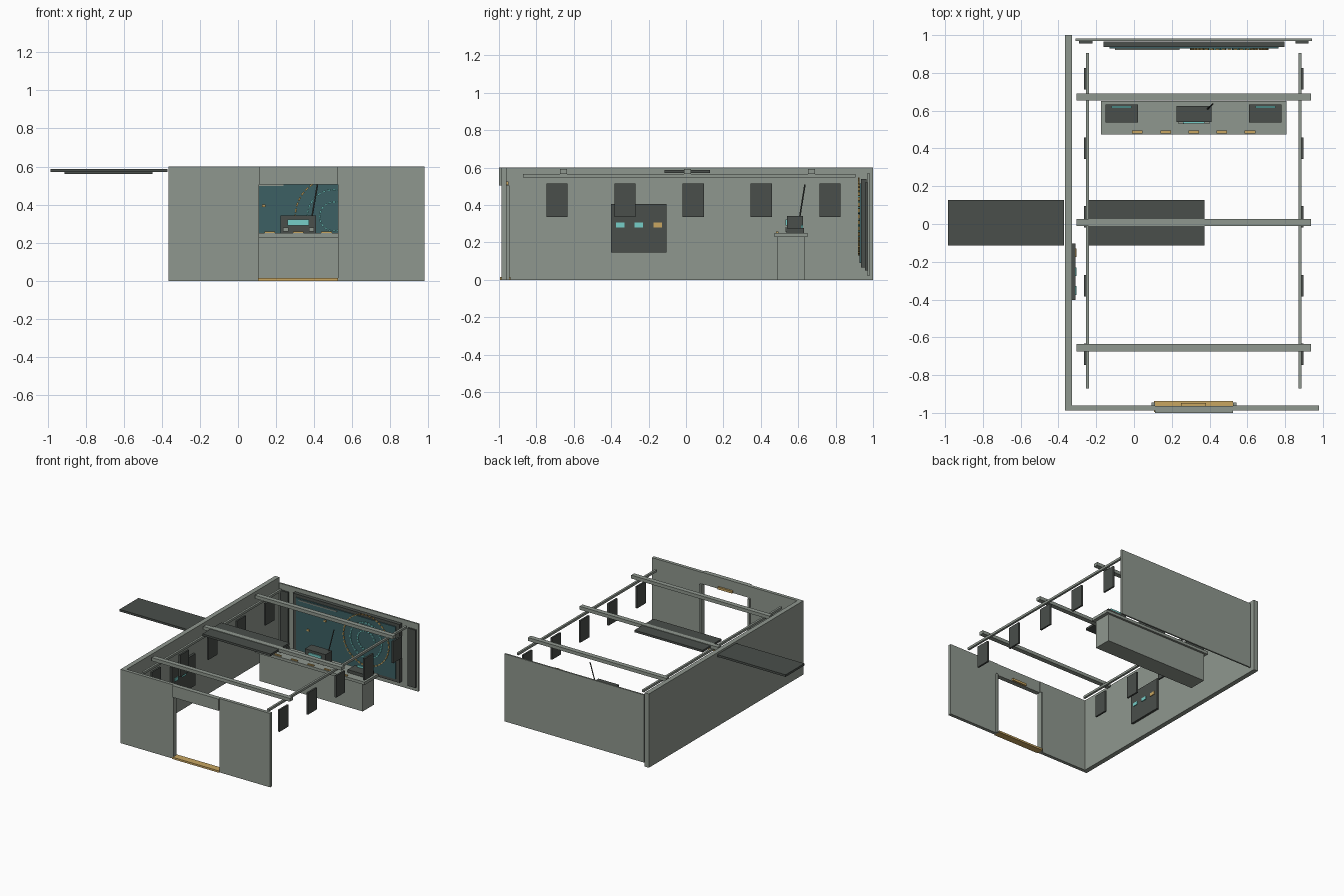
import bpy, bmesh, math
from mathutils import Matrix, Vector

if "Cube" in bpy.data.objects:
    bpy.data.objects.remove(bpy.data.objects["Cube"])


def material(name, rgb):
    m = bpy.data.materials.new(name)
    m.diffuse_color = (*rgb, 1)
    m.use_nodes = True
    m.node_tree.nodes["Principled BSDF"].inputs["Base Color"].default_value = m.diffuse_color
    return m


GREY = material("sage grey", (0.275, 0.31, 0.272))
DARK = material("charcoal", (0.067, 0.077, 0.069))
TEAL = material("deep teal", (0.045, 0.115, 0.125))
CYAN = material("light cyan", (0.18, 0.62, 0.58))
GOLD = material("amber", (0.58, 0.38, 0.12))


def finish(name, bm, mat):
    mesh = bpy.data.meshes.new(name)
    bm.to_mesh(mesh)
    bm.free()
    mesh.materials.append(mat)
    ob = bpy.data.objects.new(name, mesh)
    bpy.context.collection.objects.link(ob)
    return ob


def add_box(bm, x, y, z):
    size = Matrix.Diagonal((x[1] - x[0], y[1] - y[0], z[1] - z[0], 1))
    mid = Matrix.Translation((sum(x) / 2, sum(y) / 2, sum(z) / 2))
    bmesh.ops.create_cube(bm, size=1, matrix=mid @ size)


def box(name, mat, x, y, z):
    bm = bmesh.new()
    add_box(bm, x, y, z)
    return finish(name, bm, mat)


# Walls around the room
box("left_wall", GREY, (-0.366, -0.328), (-0.983, 1), (0, 0.6))
box("front_wall_left", GREY, (-0.366, 0.11), (-0.987, -0.96), (0, 0.6))
box("front_wall_right", GREY, (0.525, 0.98), (-0.987, -0.96), (0, 0.6))
box("back_wall", GREY, (-0.31, 0.943), (0.97, 0.982), (0.02, 0.57))

# Doorway
box("door_lintel", GREY, (0.11, 0.525), (-1, -0.963), (0.505, 0.6))
box("door_threshold", GOLD, (0.105, 0.525), (-0.995, -0.937), (0, 0.015))
for side, x in (("left", 0.092), ("right", 0.525)):
    box(f"door_jamb_{side}", GREY, (x, x + 0.018), (-0.962, -0.945), (0, 0.505))
box("door_sign", GOLD, (0.25, 0.38), (-0.963, -0.948), (0.507, 0.525))

# Ceiling rails, cross beams and hanging panels
for side, x, px in (("left", -0.255, -0.265), ("right", 0.871, 0.883)):
    box(f"ceiling_rail_{side}", GREY, (x, x + 0.017), (-0.872, 0.905), (0.547, 0.565))
    for i, y in enumerate((-0.69, -0.326, 0.038, 0.402, 0.77)):
        box(f"hanging_panel_{side}_{i + 1}", DARK, (px, px + 0.014),
            (y - 0.057, y + 0.057), (0.337, 0.514))
for i, y in enumerate((-0.655, 0.008, 0.672)):
    box(f"cross_beam_{i + 1}", GREY, (-0.305, 0.938), (y - 0.019, y + 0.019), (0.565, 0.592))

# Canopy boards outside and inside the left wall
for side, x in (("outer", -0.985), ("inner", -0.24)):
    box(f"canopy_{side}", DARK, (x, x + 0.614), (-0.114, 0.128), (0.571, 0.588))
    box(f"canopy_strip_{side}", DARK, (x + 0.075, x + 0.537), (-0.01, 0.025), (0.562, 0.571))

# Control panel on the left wall
box("wall_panel", DARK, (-0.328, -0.31), (-0.402, -0.104), (0.147, 0.405))
for i, (y, mat) in enumerate(((-0.352, CYAN), (-0.252, CYAN), (-0.152, GOLD))):
    box(f"wall_button_{i + 1}", mat, (-0.31, -0.304), (y - 0.023, y + 0.023), (0.28, 0.306))

# Large display on the back wall
for side, x in (("left", -0.29), ("right", 0.855)):
    box(f"wall_pillar_{side}", DARK, (x, x + 0.07), (0.956, 0.97), (0.05, 0.52))
box("display_frame", DARK, (-0.162, 0.797), (0.936, 0.966), (0.065, 0.54))
box("display_screen", TEAL, (-0.13, 0.765), (0.928, 0.936), (0.09, 0.515))
box("display_header", GREY, (-0.10, 0.24), (0.922, 0.928), (0.497, 0.505))
for i, (x, z) in enumerate(((0.135, 0.395), (-0.016, 0.28))):
    box(f"display_marker_{i + 1}", GOLD, (x - 0.01, x + 0.01), (0.92, 0.928), (z - 0.007, z + 0.007))


def dashed_ring(name, mat, radius, count):
    bm = bmesh.new()
    half = math.pi * radius / count * 0.65
    for i in range(count):
        piece = bmesh.new()
        add_box(piece, (-half, half), (0.92, 0.928), (radius - 0.008, radius))
        turn = Matrix.Translation((0.505, 0, 0.338)) @ Matrix.Rotation(2 * math.pi * i / count, 4, 'Y')
        piece.transform(turn)
        tmp = bpy.data.meshes.new("piece")
        piece.to_mesh(tmp)
        piece.free()
        bm.from_mesh(tmp)
        bpy.data.meshes.remove(tmp)
    return finish(name, bm, mat)


dashed_ring("display_ring_outer", GOLD, 0.208, 40)
dashed_ring("display_ring_middle", CYAN, 0.145, 32)
dashed_ring("display_ring_inner", CYAN, 0.08, 20)

# Service counter
box("counter_body", GREY, (-0.15, 0.78), (0.488, 0.633), (0, 0.228))
box("counter_top", GREY, (-0.175, 0.807), (0.473, 0.65), (0.228, 0.251))
for i in range(5):
    x = 0.018 + i * 0.149
    box(f"counter_light_{i + 1}", GOLD, (x - 0.028, x + 0.028), (0.48, 0.494), (0.251, 0.259))

# Low desk units with glowing strips
for side, x in (("left", -0.15), ("right", 0.61)):
    box(f"desk_unit_{side}", DARK, (x, x + 0.17), (0.538, 0.632), (0.251, 0.276))
    box(f"desk_strip_{side}", CYAN, (x + 0.032, x + 0.138), (0.614, 0.626), (0.276, 0.292))

# Radio set with screen, knobs and antenna
box("radio_body", DARK, (0.224, 0.409), (0.54, 0.626), (0.251, 0.342))
box("radio_screen", CYAN, (0.26, 0.372), (0.532, 0.54), (0.29, 0.322))
for side, x in (("left", 0.25), ("right", 0.386)):
    box(f"radio_knob_{side}", GREY, (x - 0.014, x + 0.014), (0.53, 0.54), (0.259, 0.281))
bm = bmesh.new()
low, high = Vector((0.388, 0.608, 0.335)), Vector((0.418, 0.636, 0.51))
axis = high - low
bmesh.ops.create_cone(
    bm, cap_ends=True, segments=8, radius1=0.004, radius2=0.004, depth=axis.length,
    matrix=Matrix.Translation((low + high) / 2) @ axis.to_track_quat('Z', 'Y').to_matrix().to_4x4())
finish("radio_antenna", bm, DARK)
